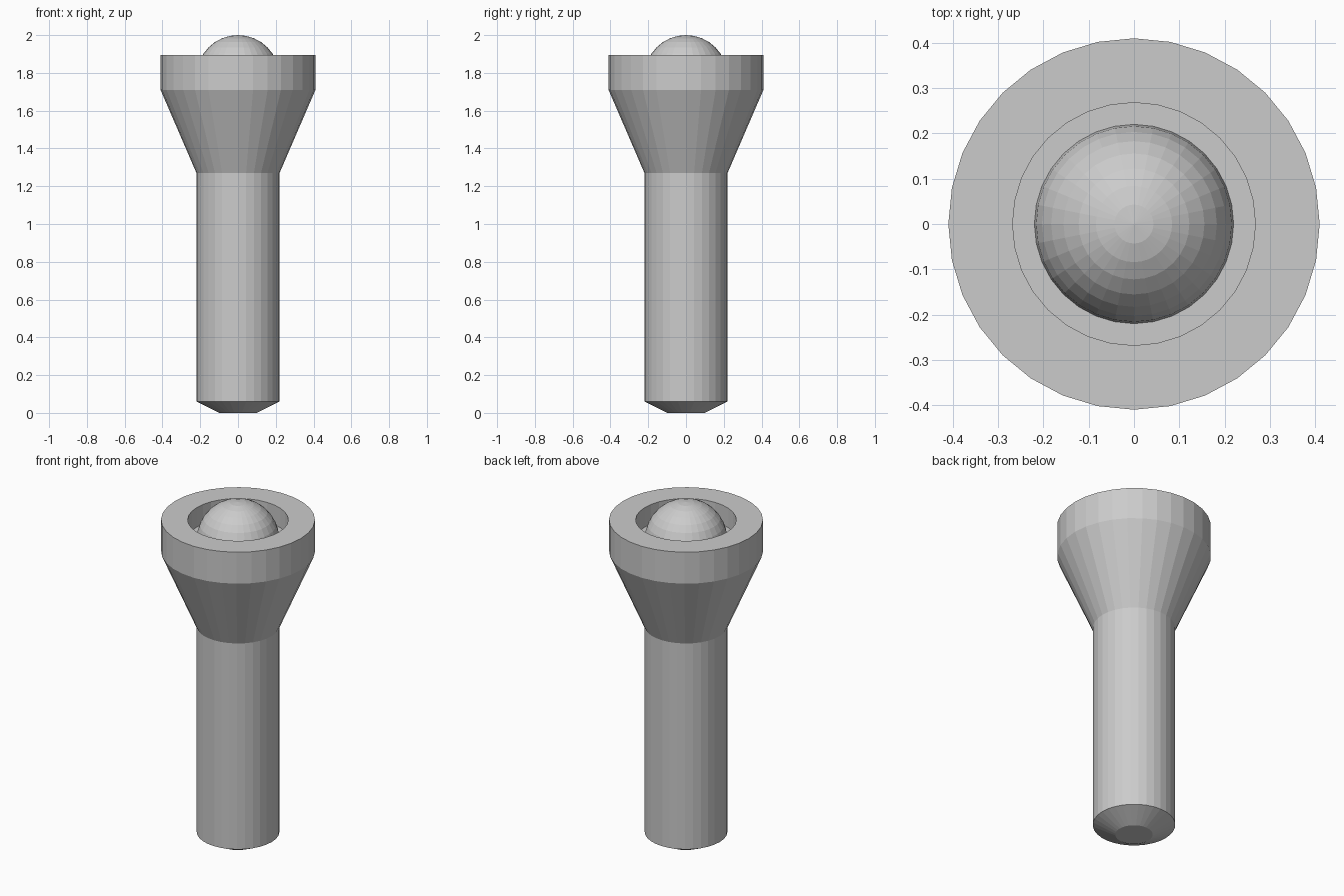
import bpy, bmesh
from math import tau, cos, sin

if "Cube" in bpy.data.objects:
    bpy.data.objects.remove(bpy.data.objects["Cube"])

SIDES = 32


def lathe(name, profile):
    """Revolve (radius, z) points around z, capping both ends."""
    bm = bmesh.new()
    rings = [[bm.verts.new((r * cos(tau * i / SIDES), r * sin(tau * i / SIDES), z))
              for i in range(SIDES)] for r, z in profile]
    for a, b in zip(rings, rings[1:]):
        for i in range(SIDES):
            j = (i + 1) % SIDES
            bm.faces.new((a[i], a[j], b[j], b[i]))
    bm.faces.new(rings[0][::-1])
    bm.faces.new(rings[-1])
    mesh = bpy.data.meshes.new(name)
    bm.to_mesh(mesh)
    bm.free()
    obj = bpy.data.objects.new(name, mesh)
    bpy.context.collection.objects.link(obj)
    return obj


# Chamfered handle, flared neck, straight collar and recessed socket
lathe("handle_body", [
    (0.10, 0.0), (0.22, 0.06), (0.22, 1.27), (0.41, 1.71),
    (0.41, 1.895), (0.268, 1.895), (0.268, 1.78),
])

# Ball sitting in the socket
bpy.ops.mesh.primitive_uv_sphere_add(
    segments=SIDES, ring_count=16, radius=0.22, location=(0, 0, 1.78))
bpy.context.object.name = "roller_ball"
